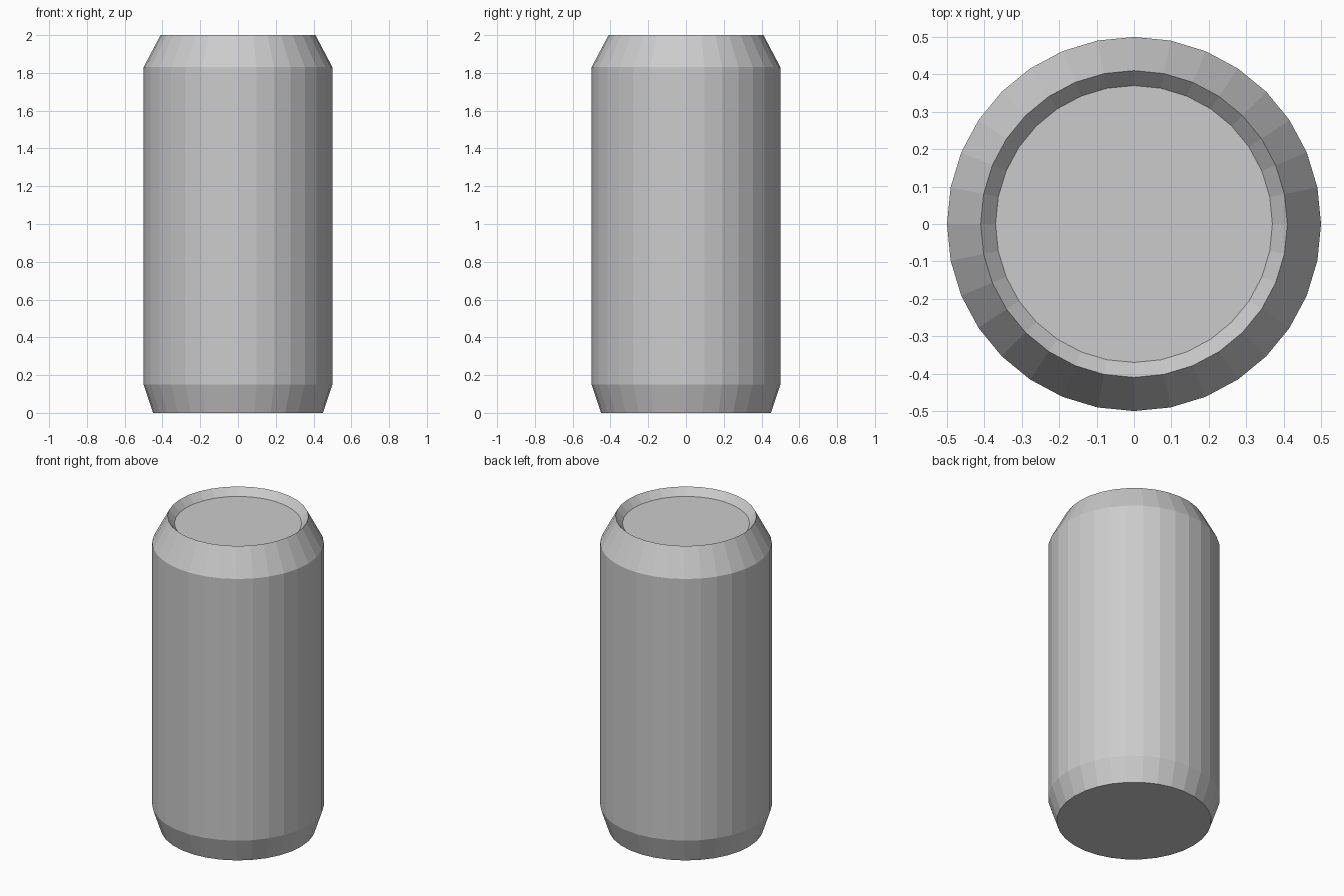
import bpy
import bmesh
import math

default = bpy.data.objects.get("Cube")
if default:
    bpy.data.objects.remove(default, do_unlink=True)

SIDES = 32

# Plain grey metal
metal = bpy.data.materials.new("grey metal")
metal.use_nodes = True
grey = (0.6, 0.6, 0.6, 1)
metal.diffuse_color = grey
metal.node_tree.nodes["Principled BSDF"].inputs["Base Color"].default_value = grey

# Radius and height: base, lower bevel, shoulder, rim, recessed lid
profile = [(0.45, 0), (0.5, 0.15), (0.5, 1.83), (0.41, 2), (0.37, 1.955)]

bm = bmesh.new()
rings = []
for radius, height in profile:
    angles = [math.tau * i / SIDES for i in range(SIDES)]
    rings.append([bm.verts.new((radius * math.cos(a), radius * math.sin(a), height))
                  for a in angles])

# Walls between neighbouring rings
for low, high in zip(rings, rings[1:]):
    for i in range(SIDES):
        j = (i + 1) % SIDES
        bm.faces.new((low[i], low[j], high[j], high[i]))

# Flat base and lid
bm.faces.new(rings[0][::-1])
bm.faces.new(rings[-1])

mesh = bpy.data.meshes.new("can_body")
bm.to_mesh(mesh)
bm.free()
mesh.materials.append(metal)
can = bpy.data.objects.new("can_body", mesh)
bpy.context.collection.objects.link(can)
